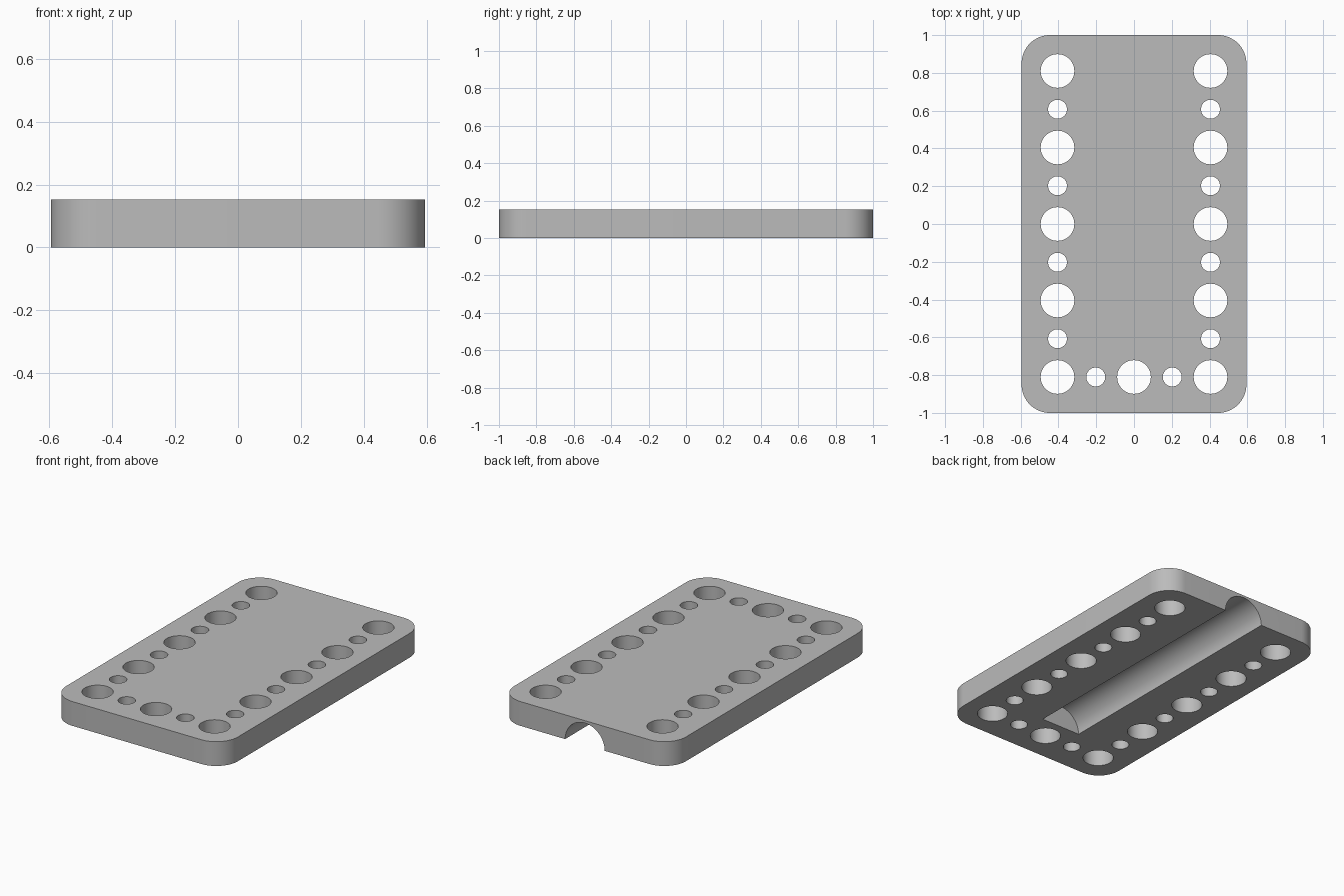
import bpy, bmesh, math
from mathutils import Matrix, Vector

cube = bpy.data.objects.get("Cube")
if cube:
    bpy.data.objects.remove(cube, do_unlink=True)

WIDTH, LENGTH, THICK = 1.19, 2.0, 0.152
CORNER = 0.15
PITCH = 0.2025                     # spacing between neighbouring holes
BIG, SMALL, GROOVE = 0.089, 0.05, 0.137
GROOVE_END = -0.67

grey = bpy.data.materials.new("plain grey")
grey.use_nodes = True
colour = (0.5, 0.5, 0.5, 1)
grey.diffuse_color = colour
grey.node_tree.nodes["Principled BSDF"].inputs["Base Color"].default_value = colour


def make_object(name, bm):
    mesh = bpy.data.meshes.new(name)
    bmesh.ops.recalc_face_normals(bm, faces=bm.faces)
    bm.to_mesh(mesh)
    bm.free()
    mesh.materials.append(grey)
    obj = bpy.data.objects.new(name, mesh)
    bpy.context.collection.objects.link(obj)
    return obj


def add_cylinder(bm, radius, depth, matrix, segments=48):
    bmesh.ops.create_cone(bm, cap_ends=True, segments=segments, radius1=radius,
                          radius2=radius, depth=depth, matrix=matrix)


# Rounded plate: one outline, extruded upward
bm = bmesh.new()
outline = []
for quarter, (sx, sy) in enumerate([(1, 1), (-1, 1), (-1, -1), (1, -1)]):
    for i in range(17):
        a = math.radians(90) * (quarter + i / 16)
        outline.append(bm.verts.new((sx * (WIDTH / 2 - CORNER) + CORNER * math.cos(a),
                                     sy * (LENGTH / 2 - CORNER) + CORNER * math.sin(a), 0)))
base = bm.faces.new(outline)
top = bmesh.ops.extrude_face_region(bm, geom=[base])["geom"]
bmesh.ops.translate(bm, vec=(0, 0, THICK),
                    verts=[v for v in top if isinstance(v, bmesh.types.BMVert)])
plate = make_object("plate", bm)

# Holes: alternating large and small along both sides and the front edge
spots = [(side * 2, row) for side in (-1, 1) for row in range(-4, 5)]
spots += [(col, -4) for col in (-1, 0, 1)]
bm = bmesh.new()
for col, row in spots:
    radius = BIG if (col + row) % 2 == 0 else SMALL
    add_cylinder(bm, radius, 1, Matrix.Translation((col * PITCH, row * PITCH, 0)))
holes = make_object("hole_cutters", bm)

# Half-round channel underneath, open at the back
bm = bmesh.new()
end = LENGTH / 2 + 0.1
add_cylinder(bm, GROOVE, end - GROOVE_END,
             Matrix.Translation((0, (end + GROOVE_END) / 2, 0))
             @ Matrix.Rotation(math.radians(90), 4, "X"), 64)
channel = make_object("channel_cutter", bm)

# Cut the plate
for cutter in (holes, channel):
    cutter.hide_render = True
    cutter.hide_set(True)
    cut = plate.modifiers.new(cutter.name, "BOOLEAN")
    cut.operation = "DIFFERENCE"
    cut.solver = "EXACT"
    cut.object = cutter

bpy.ops.object.select_all(action="DESELECT")
plate.select_set(True)
bpy.context.view_layer.objects.active = plate
for cut in list(plate.modifiers):
    bpy.ops.object.modifier_apply(modifier=cut.name)
for cutter in (holes, channel):
    bpy.data.objects.remove(cutter, do_unlink=True)
bpy.ops.object.shade_smooth_by_angle(angle=math.radians(30))
